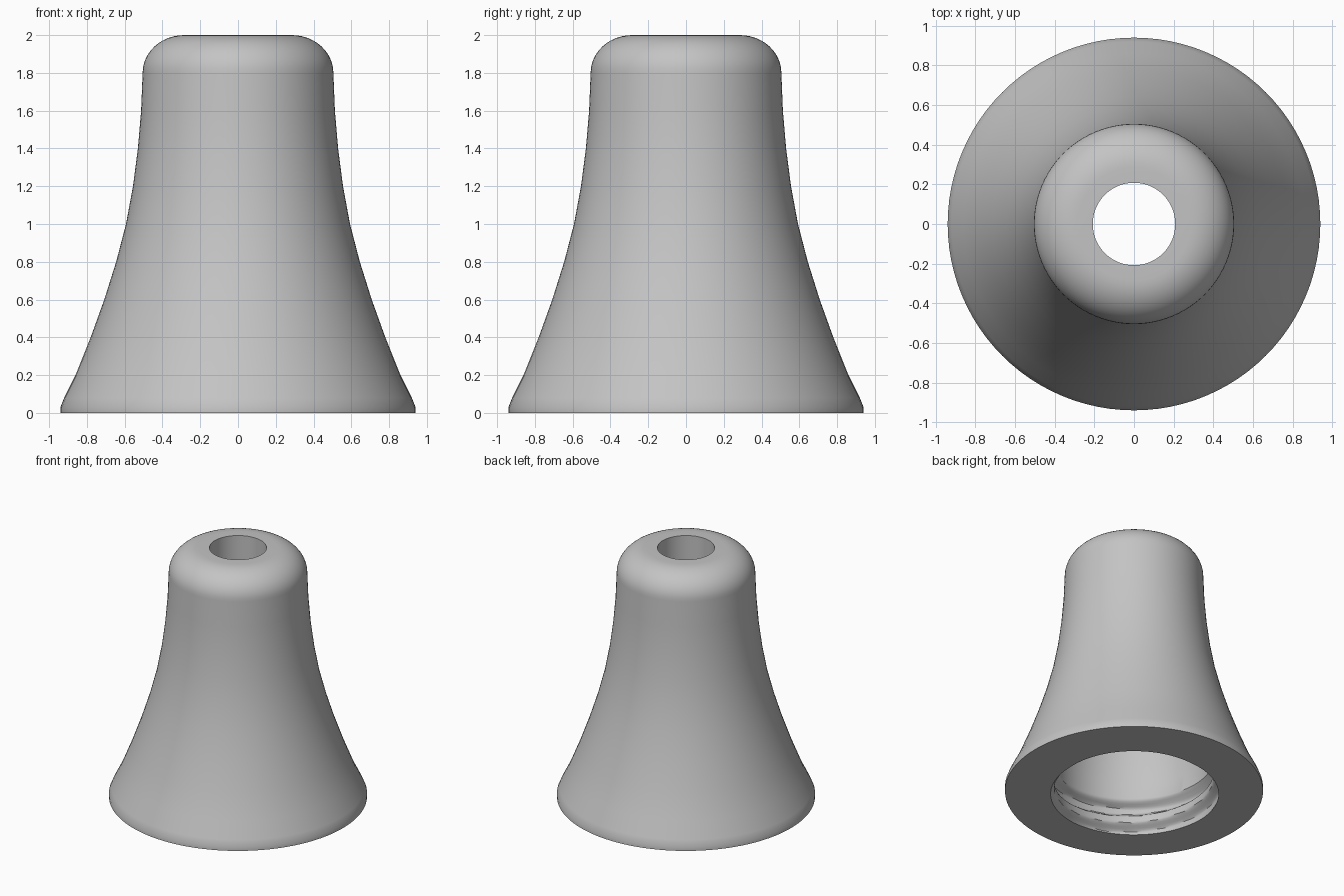
import bpy, bmesh
from math import sin, cos, pi, radians

cube = bpy.data.objects.get("Cube")
if cube:
    bpy.data.objects.remove(cube, do_unlink=True)

SEGMENTS = 96
PITCH = 0.2
THREAD_TOP = 0.27

grey = bpy.data.materials.new("plain grey")
grey.use_nodes = True
colour = (0.55, 0.55, 0.55, 1)
grey.diffuse_color = colour
grey.node_tree.nodes["Principled BSDF"].inputs["Base Color"].default_value = colour


def thread_radius(z, angle):
    # helical groove that fades out into the smooth cavity wall
    wave = cos(2 * pi * z / PITCH + angle - radians(45))
    fade = min(1, (THREAD_TOP - z) / 0.06)
    groove = min(1, max(0, 0.5 - 0.75 * wave))
    return 0.58 + 0.06 * groove * fade


# flared outer wall, bottom to top
rings = [(0.94, 0), (0.94, 0.03), (0.92, 0.08), (0.86, 0.2), (0.78, 0.4),
         (0.708, 0.6), (0.645, 0.8), (0.593, 1), (0.556, 1.2),
         (0.53, 1.4), (0.513, 1.6), (0.505, 1.8)]
# rounded shoulder
for i in range(1, 13):
    a = radians(90) * i / 12
    rings.append((0.285 + 0.22 * cos(a), 1.8 + 0.2 * sin(a)))
# top hole, ceiling and tapering cavity
rings += [(0.208, 2), (0.208, 1.65), (0.38, 1.65), (0.4, 1.3),
          (0.47, 1), (0.54, 0.7), (0.58, 0.4), (0.58, THREAD_TOP)]
# threaded mouth
STEPS = 24
thread_levels = [THREAD_TOP * (1 - i / STEPS) for i in range(1, STEPS + 1)]
rings += [(None, z) for z in thread_levels]

# revolve the closed profile
bm = bmesh.new()
loops = []
for r, z in rings:
    loop = []
    for s in range(SEGMENTS):
        a = 2 * pi * s / SEGMENTS
        radius = thread_radius(z, a) if r is None else r
        loop.append(bm.verts.new((radius * cos(a), radius * sin(a), z)))
    loops.append(loop)
for k, low in enumerate(loops):
    high = loops[(k + 1) % len(loops)]
    for s in range(SEGMENTS):
        t = (s + 1) % SEGMENTS
        bm.faces.new((low[s], low[t], high[t], high[s]))
bmesh.ops.recalc_face_normals(bm, faces=bm.faces)

mesh = bpy.data.meshes.new("flared_body")
bm.to_mesh(mesh)
bm.free()
mesh.materials.append(grey)
body = bpy.data.objects.new("flared_body", mesh)
bpy.context.collection.objects.link(body)

# smooth shading with crisp rims
bpy.ops.object.select_all(action='DESELECT')
body.select_set(True)
bpy.context.view_layer.objects.active = body
bpy.ops.object.shade_smooth_by_angle(angle=radians(35))
